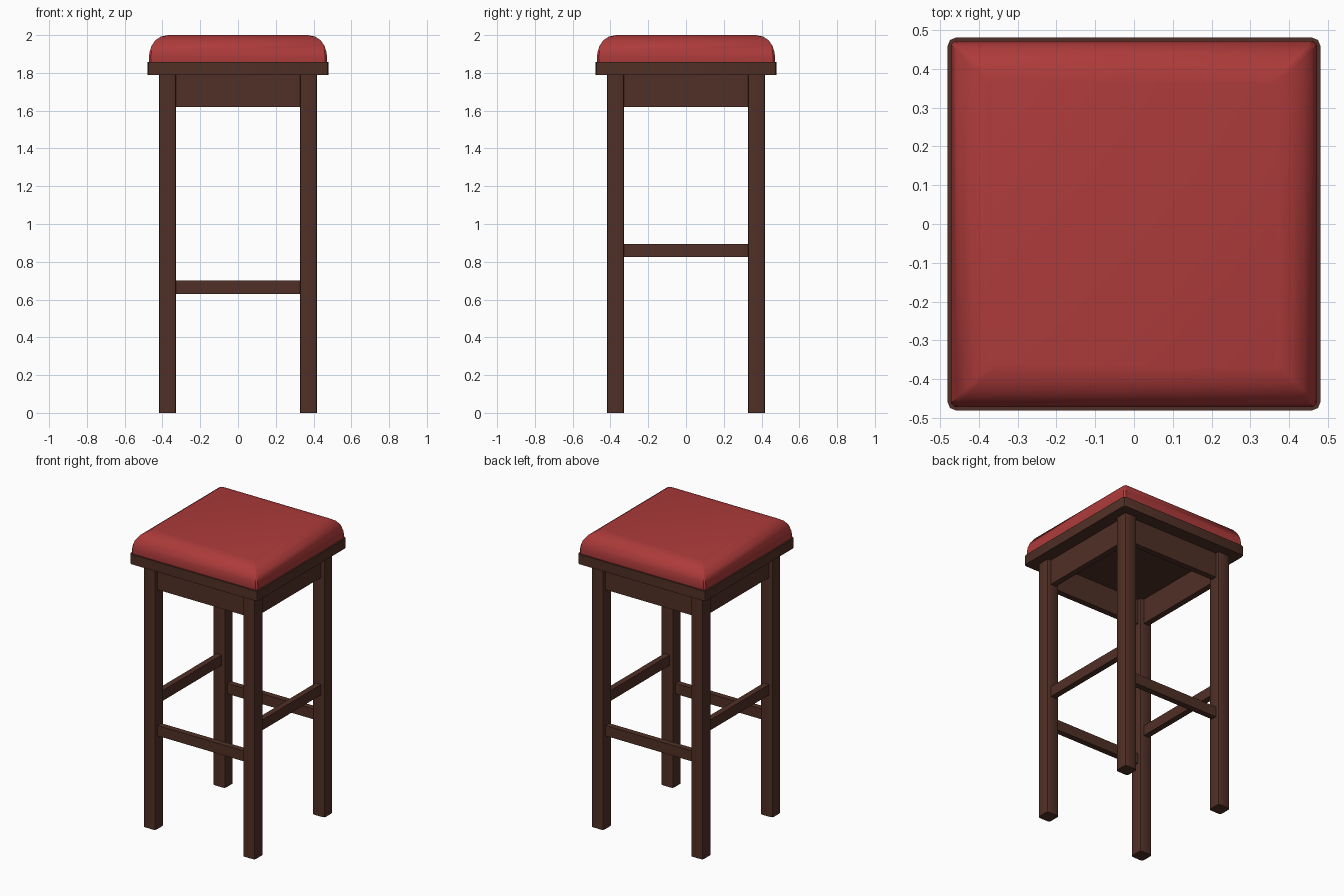
import bpy, bmesh

if "Cube" in bpy.data.objects:
    bpy.data.objects.remove(bpy.data.objects["Cube"])

def material(name, rgb):
    m = bpy.data.materials.new(name)
    m.diffuse_color = (*rgb, 1.0)
    m.use_nodes = True
    m.node_tree.nodes["Principled BSDF"].inputs["Base Color"].default_value = m.diffuse_color
    return m

WOOD = material("dark brown wood", (0.080, 0.029, 0.019))
RED = material("red upholstery", (0.42, 0.043, 0.043))

def finish(bm, name, mat, smooth=None):
    bmesh.ops.recalc_face_normals(bm, faces=bm.faces)
    me = bpy.data.meshes.new(name)
    bm.to_mesh(me)
    bm.free()
    me.materials.append(mat)
    ob = bpy.data.objects.new(name, me)
    bpy.context.collection.objects.link(ob)
    if smooth:
        bpy.ops.object.select_all(action='DESELECT')
        ob.select_set(True)
        bpy.context.view_layer.objects.active = ob
        bpy.ops.object.shade_smooth_by_angle(angle=smooth)
    return ob

def box(name, lo, hi, bevel=0.0):
    """Box between two corners, optionally with rounded upright edges."""
    bm = bmesh.new()
    bmesh.ops.create_cube(bm, size=1)
    for v in bm.verts:
        v.co = [(a + b) / 2 + c * (b - a) for a, b, c in zip(lo, hi, v.co)]
    if bevel:
        upright = [e for e in bm.edges
                   if abs(e.verts[0].co.z - e.verts[1].co.z) > 1e-4]
        bmesh.ops.bevel(bm, geom=upright, offset=bevel, segments=2,
                        profile=0.5, affect='EDGES')
    return finish(bm, name, WOOD, 0.7 if bevel else None)

# Four legs
C, H = 0.373, 0.046
for sy, yn in ((-1, "front"), (1, "back")):
    for sx, xn in ((-1, "left"), (1, "right")):
        x, y = sx * C, sy * C
        box(f"{yn}_{xn}_leg", (x - H, y - H, 0), (x + H, y + H, 1.79), 0.014)

# Aprons and stretchers between the legs; side stretchers sit higher
L, T = 0.335, 0.02
for s, fb, lr in ((-1, "front", "left"), (1, "back", "right")):
    p = s * C
    for part, zx, zy in (("apron", (1.62, 1.79), (1.62, 1.79)),
                         ("stretcher", (0.63, 0.70), (0.825, 0.895))):
        box(f"{fb}_{part}", (-L, p - T, zx[0]), (L, p + T, zx[1]))
        box(f"{lr}_{part}", (p - T, -L, zy[0]), (p + T, L, zy[1]))

# Seat board
box("seat_board", (-0.48, -0.48, 1.79), (0.48, 0.48, 1.857), 0.02)

# Cushion: stacked square rings with slightly cut corners
profile = [(0.470, 1.855), (0.472, 1.880), (0.468, 1.910), (0.458, 1.943),
           (0.438, 1.972), (0.408, 1.992), (0.370, 2.0)]
bm = bmesh.new()
rings = []
for r, z in profile:
    c = r - 0.010
    pts = [(r, -c), (r, c), (c, r), (-c, r), (-r, c), (-r, -c), (-c, -r), (c, -r)]
    rings.append([bm.verts.new((x, y, z)) for x, y in pts])
for a, b in zip(rings, rings[1:]):
    for i in range(8):
        j = (i + 1) % 8
        bm.faces.new((a[i], a[j], b[j], b[i]))
bm.faces.new(rings[0])
bm.faces.new(rings[-1])
finish(bm, "seat_cushion", RED, 0.7)
